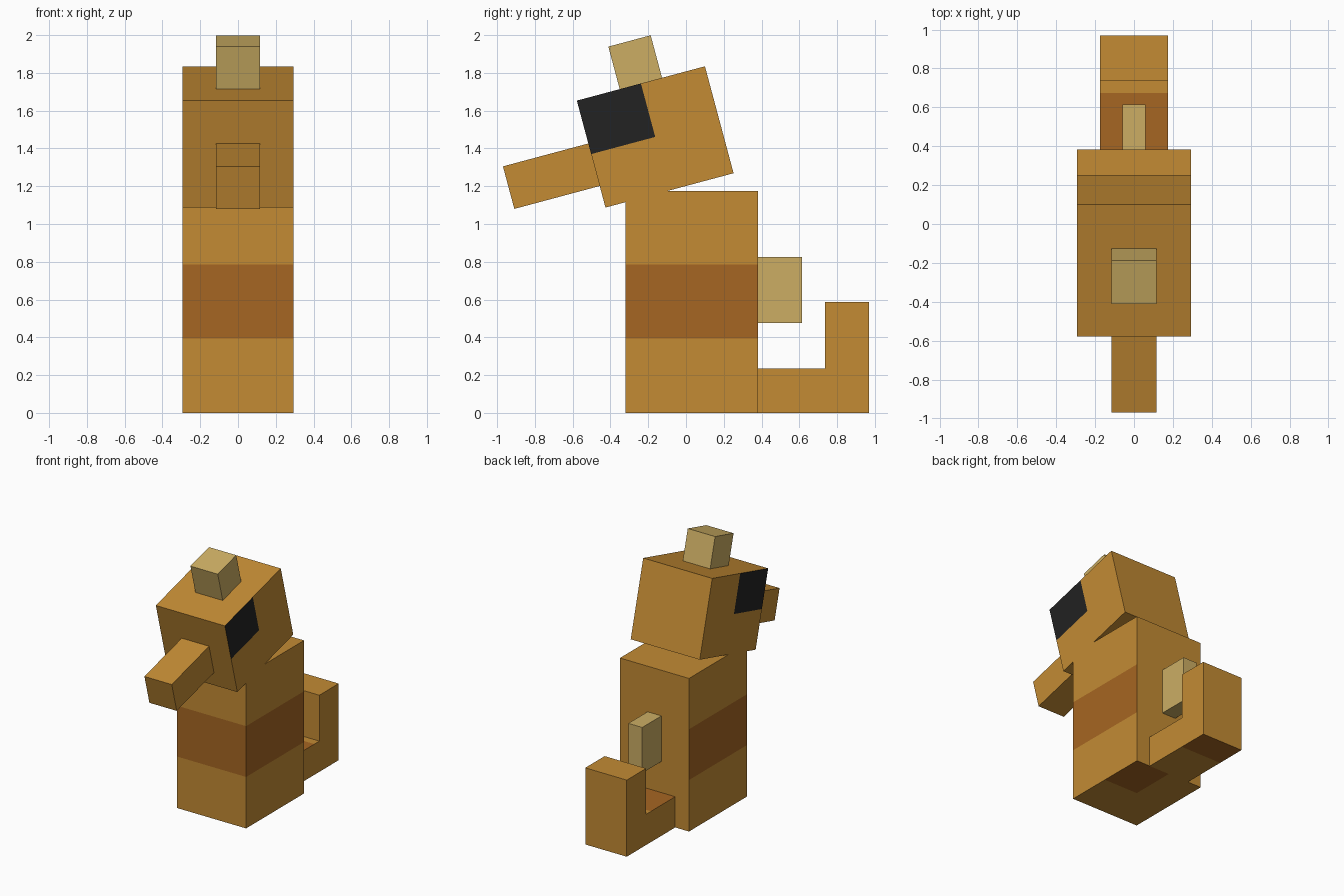
import bpy, bmesh, math
from mathutils import Matrix, Vector

cube = bpy.data.objects.get("Cube")
if cube:
    bpy.data.objects.remove(cube, do_unlink=True)


def material(name, rgb):
    col = [((c / 255 + 0.055) / 1.055) ** 2.4 for c in rgb] + [1.0]
    m = bpy.data.materials.new(name)
    m.use_nodes = True
    m.diffuse_color = col
    bsdf = next(n for n in m.node_tree.nodes if n.type == 'BSDF_PRINCIPLED')
    bsdf.inputs["Base Color"].default_value = col
    return m


ORANGE = material("orange fur", (195, 139, 52))
BROWN = material("brown fur", (166, 102, 34))
TAN = material("pale tan", (204, 174, 100))
BLACK = material("black eye", (34, 34, 34))


def prism(name, half_width, profile, mats, cuts=(), rule=None, matrix=None):
    """Extrude a (y, z) profile across x, cut it by planes, colour faces by a rule."""
    bm = bmesh.new()
    face = bm.faces.new([bm.verts.new((-half_width, y, z)) for y, z in profile])
    ext = bmesh.ops.extrude_face_region(bm, geom=[face])
    moved = [v for v in ext["geom"] if isinstance(v, bmesh.types.BMVert)]
    bmesh.ops.translate(bm, verts=moved, vec=(2 * half_width, 0, 0))
    for axis, at in cuts:
        normal = Vector((0, 0, 0))
        normal["xyz".index(axis)] = 1
        bmesh.ops.bisect_plane(bm, geom=bm.verts[:] + bm.edges[:] + bm.faces[:],
                               plane_co=normal * at, plane_no=normal)
    bmesh.ops.recalc_face_normals(bm, faces=bm.faces[:])
    bm.normal_update()
    if rule:
        for f in bm.faces:
            f.material_index = int(rule(f.calc_center_median(), f.normal))
    mesh = bpy.data.meshes.new(name)
    bm.to_mesh(mesh)
    bm.free()
    for m in mats:
        mesh.materials.append(m)
    obj = bpy.data.objects.new(name, mesh)
    if matrix:
        obj.matrix_world = matrix
    bpy.context.collection.objects.link(obj)
    return obj


def rect(y0, y1, z0, z1):
    return [(y0, z0), (y1, z0), (y1, z1), (y0, z1)]


# Body: brown band on the front and sides, one brown patch underneath
def body_rule(c, n):
    band = 0.395 < c.z < 0.785 and n.y < 0.5
    patch = n.z < -0.5 and c.x > 0 and c.y > 0.03
    return band or patch


prism("body", 0.293, rect(-0.32, 0.382, 0, 1.175), [ORANGE, BROWN],
      [("z", 0.395), ("z", 0.785), ("x", 0), ("y", 0.03)], body_rule)


# Tail: L-shaped, brown on its low top and under its tip
def tail_rule(c, n):
    low_top = n.z > 0.5 and c.y < 0.675
    tip_base = n.z < -0.5 and c.y > 0.735
    return low_top or tip_base


prism("tail", 0.176,
      [(0.382, 0), (0.97, 0), (0.97, 0.588), (0.735, 0.588), (0.735, 0.236), (0.382, 0.236)],
      [ORANGE, BROWN], [("y", 0.675), ("y", 0.735)], tail_rule)

# Back fin
prism("back_fin", 0.059, rect(0.382, 0.615, 0.475, 0.825), [TAN])

# Head group shares one tilted frame
tilt = Matrix.Translation((0, -0.163, 1.461)) @ Matrix.Rotation(math.radians(15), 4, 'X')


# Head with an eye on the upper front quarter of each side
def eye_rule(c, n):
    return abs(n.x) > 0.5 and c.y < 0 and c.z > 0


prism("head", 0.293, rect(-0.351, 0.351, -0.293, 0.293), [ORANGE, BLACK],
      [("y", 0), ("z", 0)], eye_rule, tilt)
prism("snout", 0.116, rect(-0.819, -0.351, -0.175, 0.058), [ORANGE], matrix=tilt)
prism("crest", 0.116, rect(-0.116, 0.116, 0.293, 0.526), [TAN], matrix=tilt)
